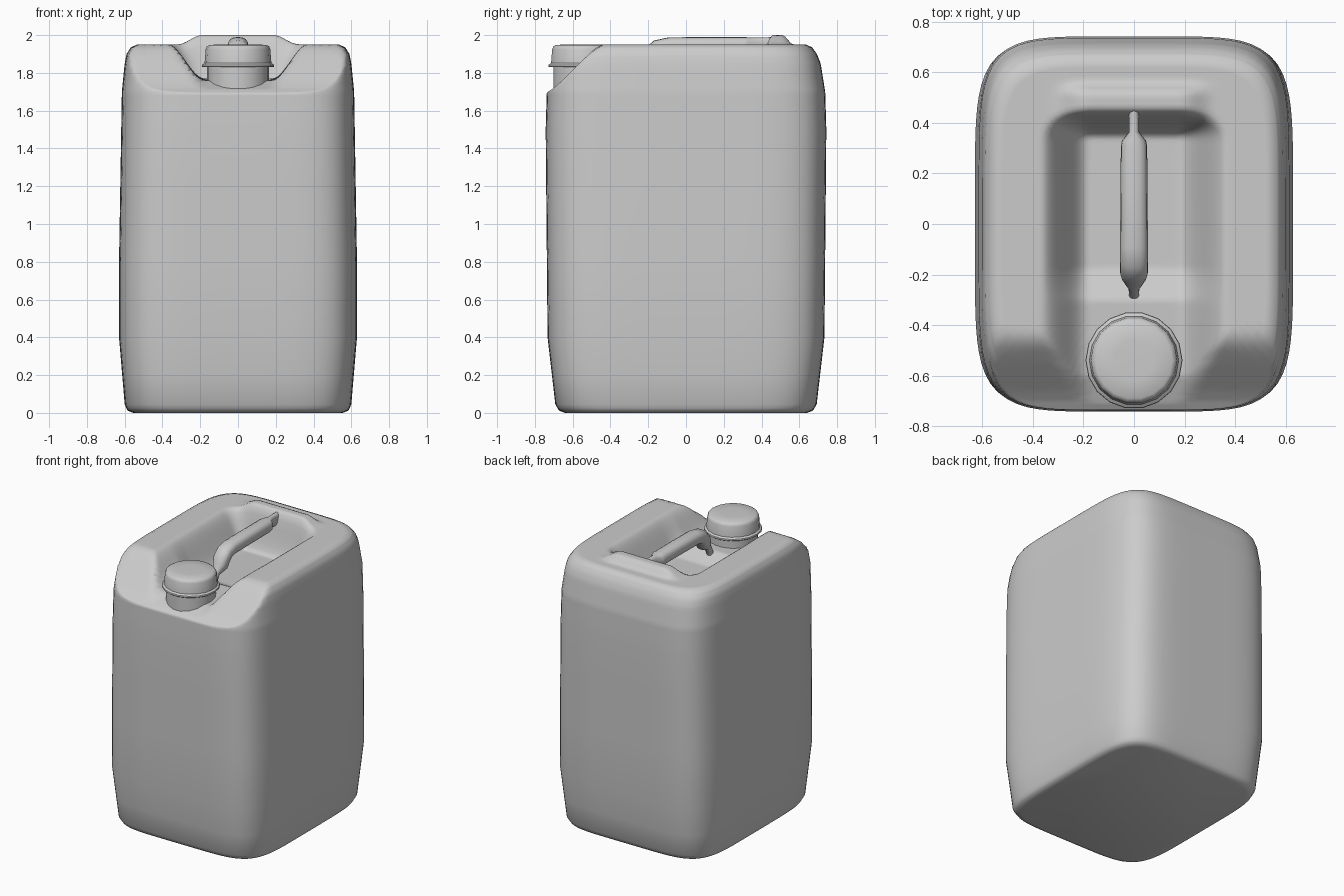
import bpy, bmesh, math

if "Cube" in bpy.data.objects:
    bpy.data.objects.remove(bpy.data.objects["Cube"])


def interp(t, pts):
    """Piecewise linear lookup in a list of (t, value)."""
    if t <= pts[0][0]:
        return pts[0][1]
    for (a, va), (b, vb) in zip(pts, pts[1:]):
        if t <= b:
            return va + (vb - va) * (t - a) / (b - a)
    return pts[-1][1]


def smooth(t):
    t = min(max(t, 0.0), 1.0)
    return t * t * (3 - 2 * t)


def loft(name, rings, angle):
    """Skin closed rings of points, cap both ends and smooth."""
    bm = bmesh.new()
    loops = [[bm.verts.new(p) for p in ring] for ring in rings]
    n = len(loops[0])
    for a, b in zip(loops, loops[1:]):
        for i in range(n):
            j = (i + 1) % n
            bm.faces.new((a[i], a[j], b[j], b[i]))
    bm.faces.new(loops[0][::-1])
    bm.faces.new(loops[-1])
    bmesh.ops.remove_doubles(bm, verts=bm.verts, dist=0.0005)
    bmesh.ops.recalc_face_normals(bm, faces=bm.faces)
    me = bpy.data.meshes.new(name)
    bm.to_mesh(me)
    bm.free()
    ob = bpy.data.objects.new(name, me)
    bpy.context.collection.objects.link(ob)
    bpy.ops.object.select_all(action='DESELECT')
    ob.select_set(True)
    bpy.context.view_layer.objects.active = ob
    bpy.ops.object.shade_smooth_by_angle(angle=math.radians(angle))
    return ob


# Canister body: bulged rectangular sections, top pressed down by a height map
FRONT = [(-0.745, 1.69), (-0.70, 1.72), (-0.66, 1.755), (-0.55, 1.865),
         (-0.48, 1.93), (-0.44, 1.95), (-0.42, 2.1)]
FLOOR = [(-0.74, 1.70), (-0.6, 1.76), (-0.30, 1.77), (-0.18, 1.71), (0.4, 1.70)]


def top_height(x, y):
    ridge = 0.05 * smooth((0.32 - abs(x)) / 0.13) \
        * smooth((0.57 - y) / 0.06) * smooth((y - 0.38) / 0.06)
    rim = 1.95 + ridge
    sx = max((abs(x) - 0.18) / 0.19, 0)
    sy = max((y - 0.34) / 0.12, 0)
    floor = interp(y, FLOOR)
    return min(floor + (rim - floor) * smooth(math.hypot(sx, sy)), interp(y, FRONT))


WIDTH = [(0, 0.555), (0.012, 0.585), (0.045, 0.60), (0.4, 0.63), (0.8, 0.63),
         (1.7, 0.615), (1.85, 0.60), (1.9, 0.59), (1.935, 0.568), (1.95, 0.535)]
DEPTH = [(0, 0.64), (0.012, 0.672), (0.045, 0.692), (0.4, 0.733), (1.5, 0.743),
         (1.7, 0.737), (1.85, 0.713), (1.9, 0.693), (1.935, 0.668), (1.95, 0.635)]
SEG, POWER = 128, 5.5


def outline(a, b, z):
    pts = []
    for i in range(SEG):
        t = math.tau * (i + 0.5) / SEG
        # spread the points evenly over the four corners
        c, s = math.cos(t), math.sin(t)
        r = (abs(c) ** POWER + abs(s) ** POWER) ** (-1 / POWER)
        pts.append((a * r * c, b * r * s, z))
    return pts


levels = [0, 0.004, 0.012, 0.025, 0.045, 0.2, 0.4, 0.8, 1.2, 1.5, 1.6]
levels += [1.64 + 0.02 * i for i in range(14)] + [1.915, 1.925, 1.935, 1.944, 1.95]
rings = [outline(interp(z, WIDTH), interp(z, DEPTH), z) for z in levels]
for i in range(1, 40):
    k = 1 - i / 40
    rings.append(outline(0.535 * k, 0.635 * k, 3.0))
rings = [[(x, y, min(z, top_height(x, y)) if z > 1.6 else z) for x, y, z in ring]
         for ring in rings]
loft("canister_body", rings, 60)

# Carrying handle: flattened grip pinched at both ends (y, z, half width, half depth)
PATH = [(-0.30, 1.70, 0.035, 0.03), (-0.275, 1.76, 0.02, 0.022), (-0.25, 1.81, 0.022, 0.024),
        (-0.205, 1.85, 0.05, 0.045), (-0.185, 1.895, 0.056, 0.048), (-0.15, 1.928, 0.056, 0.048),
        (-0.09, 1.941, 0.055, 0.047), (0.1, 1.943, 0.054, 0.047), (0.31, 1.943, 0.052, 0.047),
        (0.33, 1.943, 0.048, 0.045), (0.365, 1.945, 0.02, 0.042), (0.49, 1.945, 0.02, 0.045)]
rings = []
for i, (y, z, w, d) in enumerate(PATH):
    p, q = PATH[max(i - 1, 0)], PATH[min(i + 1, len(PATH) - 1)]
    dy, dz = q[0] - p[0], q[1] - p[1]
    m = math.hypot(dy, dz)
    ring = []
    for k in range(16):
        t = math.tau * k / 16
        c, s = math.cos(t), math.sin(t)
        u = d * math.copysign(abs(s) ** 0.8, s)
        ring.append((w * math.copysign(abs(c) ** 0.8, c), y - u * dz / m, z + u * dy / m))
    rings.append(ring)
loft("carry_handle", rings, 60)


# Spout neck and screw cap: turned profiles of (radius, z)
def turned(name, profile, seg=18):
    loft(name, [[(r * math.cos(math.tau * k / seg), -0.54 + r * math.sin(math.tau * k / seg), z)
                 for k in range(seg)] for r, z in profile], 40)


turned("spout_neck", [(0.165, 1.68), (0.165, 1.84)])
turned("screw_cap", [(0.188, 1.83), (0.192, 1.834), (0.19, 1.843), (0.177, 1.852),
                     (0.171, 1.925), (0.165, 1.94), (0.152, 1.948), (0.08, 1.951)])
